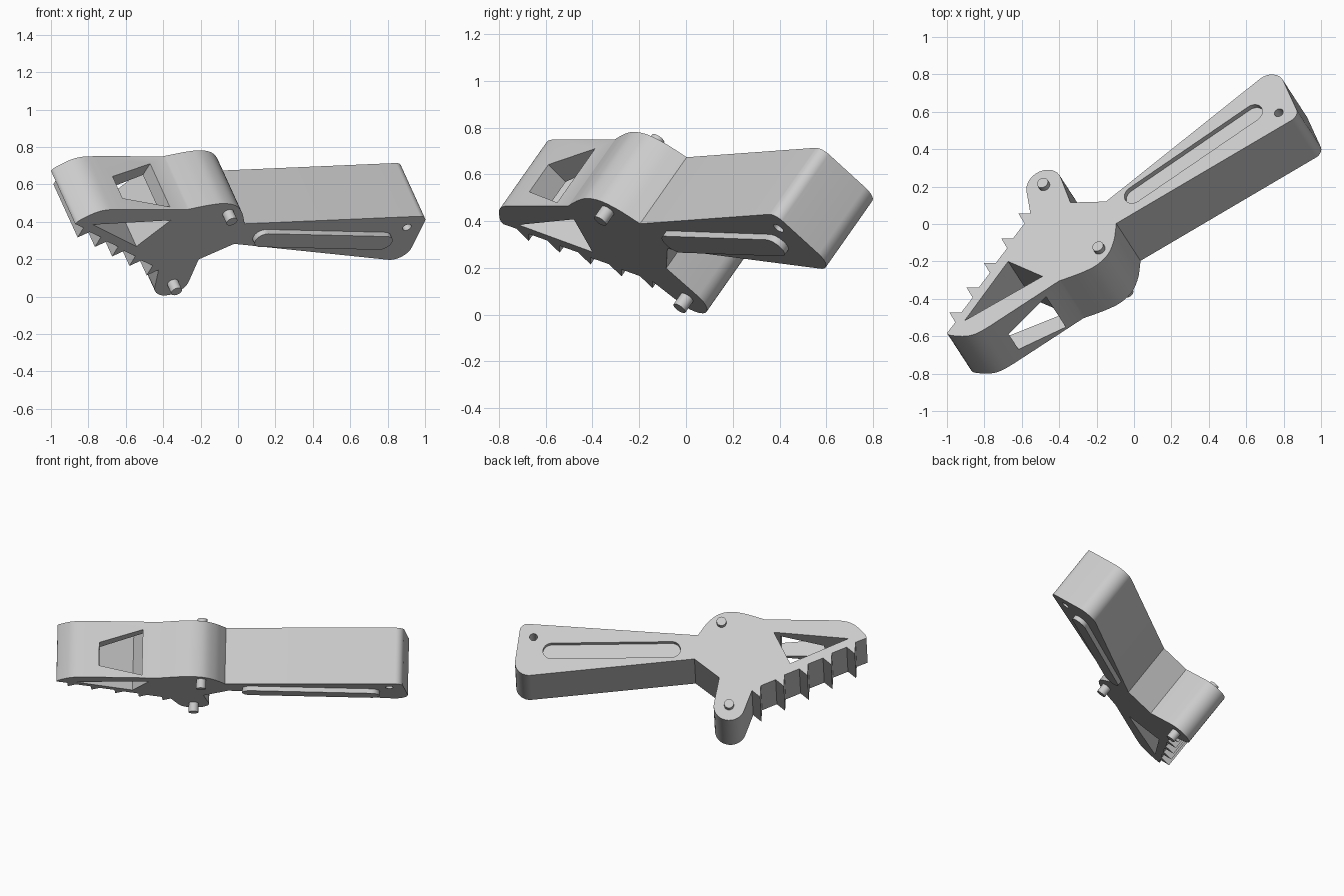
import bpy, bmesh
from math import sin, cos, pi, radians, tan
from mathutils import Vector, Matrix

cube = bpy.data.objects.get("Cube")
if cube:
    bpy.data.objects.remove(cube, do_unlink=True)

# Tilted working plane: U along the jaw, V across it, N out of the upper face
SX, SY, Z0 = 0.456, -0.702, 0.719
N = Vector((-SX, -SY, 1)).normalized()
U = Vector((-SY, SX, 0)).normalized()
V = N.cross(U)
FRAME = Matrix.Translation((0, 0, Z0)) @ Matrix((U, V, N)).transposed().to_4x4()
T = 0.371  # thickness of the plate

grey = bpy.data.materials.new("plain_grey")
grey.use_nodes = True
grey.diffuse_color = (0.6, 0.6, 0.6, 1)
grey.node_tree.nodes["Principled BSDF"].inputs["Base Color"].default_value = grey.diffuse_color


def flat(x, y):
    """Plan position to coordinates in the working plane."""
    p = Vector((x, y, SX * x + SY * y))
    return Vector((p.dot(U), p.dot(V)))


def arc(c, r, a0, a1, n=16):
    return [c + r * Vector((cos(a), sin(a)))
            for a in (radians(a0 + (a1 - a0) * i / n) for i in range(n + 1))]


def circle(c, r, n=32):
    return arc(c, r, 0, 360, n)[:-1]


def fillet(a, b, c, r, n=10):
    """Rounded corner at b between a and c."""
    d0, d1 = (a - b).normalized(), (c - b).normalized()
    half = d0.angle(d1) / 2
    centre = b + (d0 + d1).normalized() * (r / sin(half))
    start = b + d0 * (r / tan(half))
    end = b + d1 * (r / tan(half))
    chord = [start.lerp(end, i / n) - centre for i in range(n + 1)]
    return [centre + p.normalized() * r for p in chord]


def spline(points, n=5):
    """Smooth curve through the points."""
    p = [flat(*q) for q in points]
    p = [2 * p[0] - p[1]] + p + [2 * p[-1] - p[-2]]
    out = []
    for a, b, c, d in zip(p, p[1:], p[2:], p[3:]):
        for i in range(n):
            t = i / n
            out.append(0.5 * (2 * b + (c - a) * t + (2 * a - 5 * b + 4 * c - d) * t * t
                              + (3 * b - a - 3 * c + d) * t ** 3))
    return out + [p[-2]]


def prism(name, ring, push):
    """Solid made by pushing a closed ring along a vector."""
    bm = bmesh.new()
    face = bm.faces.new([bm.verts.new(p) for p in ring])
    new = bmesh.ops.extrude_face_region(bm, geom=[face], use_keep_orig=True)["geom"]
    bmesh.ops.translate(bm, verts=[g for g in new if isinstance(g, bmesh.types.BMVert)], vec=push)
    bmesh.ops.recalc_face_normals(bm, faces=bm.faces)
    mesh = bpy.data.meshes.new(name)
    bm.to_mesh(mesh)
    bm.free()
    mesh.materials.append(grey)
    obj = bpy.data.objects.new(name, mesh)
    bpy.context.collection.objects.link(obj)
    obj.matrix_world = FRAME
    return obj


def plate(name, outline, low, high):
    return prism(name, [(p.x, p.y, low) for p in outline], Vector((0, 0, high - low)))


def activate(obj):
    bpy.ops.object.select_all(action='DESELECT')
    obj.select_set(True)
    bpy.context.view_layer.objects.active = obj


def cut(obj, cutter):
    cutter.hide_render = True
    mod = obj.modifiers.new("cut", 'BOOLEAN')
    mod.operation, mod.solver, mod.object = 'DIFFERENCE', 'EXACT', cutter
    activate(obj)
    bpy.ops.object.modifier_apply(modifier=mod.name)
    bpy.data.objects.remove(cutter, do_unlink=True)


# Handle outline with two rounded end corners
notch, near, far, root = [flat(*q) for q in
                          ((-0.095, 0.003), (0.884, 0.579), (0.761, 0.846), (-0.15, 0.12))]
outline = [notch] + fillet(notch, near, far, 0.05) + fillet(near, far, root, 0.09)
outline += [root, flat(-0.34, 0.115)]

# Rounded leg
leg_centre = flat(-0.482, 0.206)
outline += arc(leg_centre, 0.1, -8, 163)

# Five gripping teeth
for k in range(5):
    x, y = -0.618 - 0.0923 * k, 0.056 - 0.1322 * k
    outline += [flat(x + 0.064, y), flat(x, y), flat(x + 0.032, y - 0.053)]

# Rounded jaw tip, straight jaw back and swelling round the pivot
outline += spline([(-1.0, -0.583), (-0.985, -0.594), (-0.93, -0.6),
                   (-0.88, -0.597), (-0.83, -0.58), (-0.77, -0.545)])
outline += spline([(-0.4, -0.304), (-0.34, -0.283), (-0.27, -0.256), (-0.2, -0.22),
                   (-0.14, -0.163), (-0.108, -0.09), (-0.097, -0.02)])

body = plate("handle_and_jaw_body", outline, -T, 0)

# Triangular opening through the jaw
cut(body, plate("jaw_opening_cutter",
                [flat(-0.906, -0.517), flat(-0.489, -0.28), flat(-0.673, -0.2)], -T - 0.1, 0.1))

# Tapered window from the jaw back into the opening
left, right = flat(-0.72, -0.512), flat(-0.488, -0.361)
v = left.y - 0.06
cut(body, prism("jaw_window_cutter",
                [(left.x, v, -0.38 * T), (right.x, v, -0.14 * T),
                 (right.x, v, -0.95 * T), (left.x, v, -0.79 * T)], Vector((0, 0.19, 0))))

# Shallow rounded slot on the upper face, matching raised rib on the lower face
a, b = flat(0.0, 0.158), flat(0.635, 0.592)
turn = -Vector((1, 0)).angle_signed(b - a) * 180 / pi
slot = arc(a, 0.055, turn + 90, turn + 270) + arc(b, 0.055, turn - 90, turn + 90)
cut(body, plate("slot_cutter", slot, -0.03, 0.05))
rib = plate("handle_rib", slot, -T - 0.03, -T + 0.03)

# Small hole at the handle end
cut(body, plate("hole_cutter", circle(flat(0.774, 0.595), 0.025), -T - 0.1, 0.1))

# Pins through the pivot and the leg
pins = [plate("pivot_pin", circle(flat(-0.183, -0.135), 0.031), -T - 0.06, 0.03),
        plate("leg_pin", circle(flat(-0.479, 0.204), 0.031), -T - 0.06, 0.03)]

for obj in [body, rib] + pins:
    activate(obj)
    bpy.ops.object.shade_smooth_by_angle(angle=radians(28))
